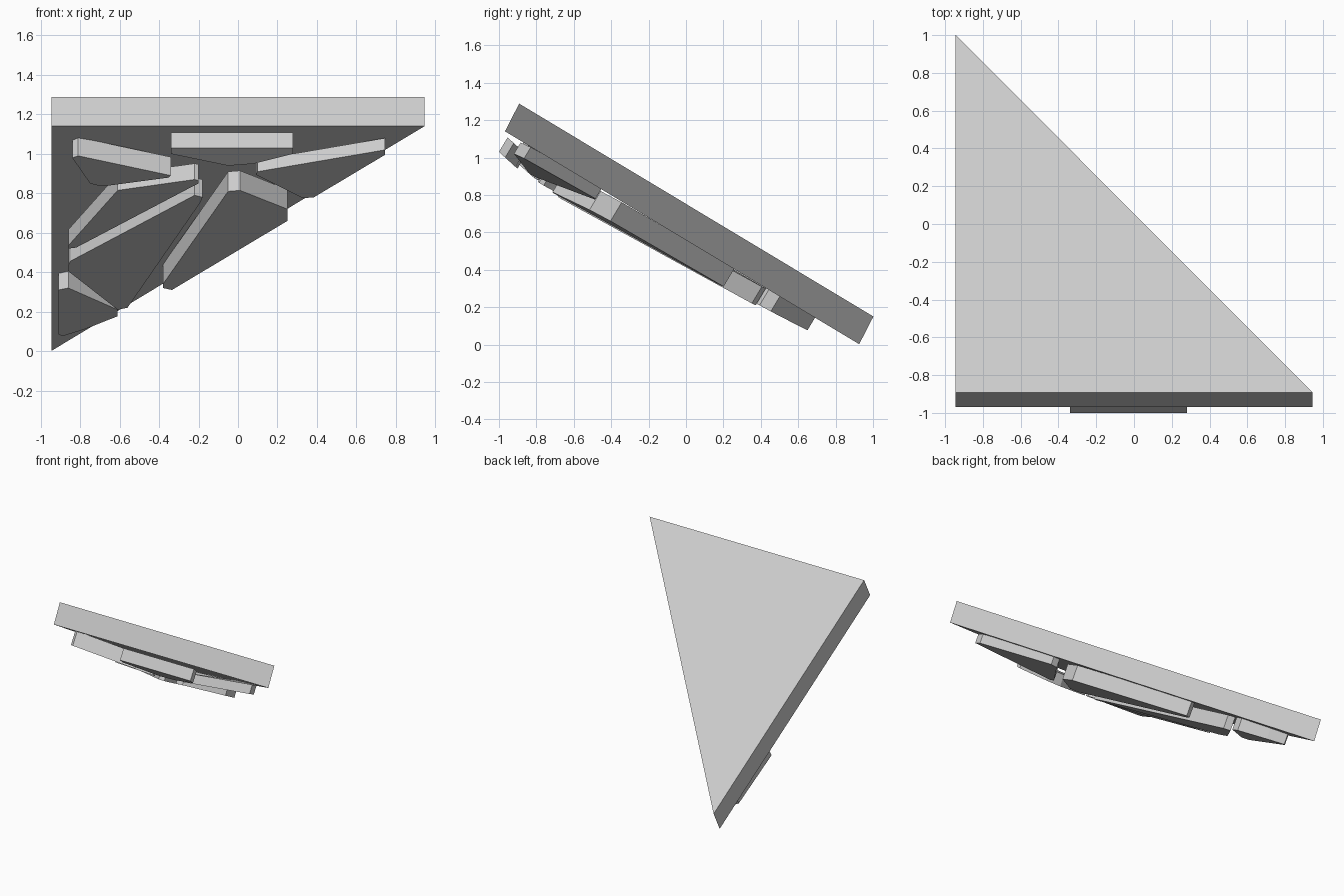
import bpy
import bmesh
from mathutils import Vector

default_cube = bpy.data.objects.get("Cube")
if default_cube:
    bpy.data.objects.remove(default_cube, do_unlink=True)

# Single stone grey
grey = bpy.data.materials.new("plain grey")
grey.use_nodes = True
grey.diffuse_color = (0.6, 0.6, 0.6, 1)
shader = grey.node_tree.nodes["Principled BSDF"]
shader.inputs["Base Color"].default_value = (0.6, 0.6, 0.6, 1)
shader.inputs["Roughness"].default_value = 0.8

# Sloping frame: origin on the front lower edge of the slab
ORIGIN = Vector((0, -0.968, 1.14))
ACROSS = Vector((1, 0, 0))
SLOPE = Vector((0, 0.857, -0.515))
UNDER = Vector((0, -0.515, -0.857))
SLAB_LENGTH = 2.21
SLAB_LIFT = Vector((0, 0.076, 0.148))


def place(across, along, depth):
    """Point in the sloping frame, depth measured below the slab."""
    return ORIGIN + ACROSS * across + SLOPE * along + UNDER * depth


def make_prism(name, lower, lift):
    """Close a lower outline and its copy lifted upwards."""
    bm = bmesh.new()
    bottom = [bm.verts.new(p) for p in lower]
    top = [bm.verts.new(p + lift) for p in lower]
    bm.faces.new(bottom)
    bm.faces.new(top[::-1])
    for i in range(len(bottom)):
        j = (i + 1) % len(bottom)
        bm.faces.new((bottom[i], top[i], top[j], bottom[j]))
    bmesh.ops.recalc_face_normals(bm, faces=bm.faces)
    mesh = bpy.data.meshes.new(name)
    bm.to_mesh(mesh)
    bm.free()
    mesh.materials.append(grey)
    obj = bpy.data.objects.new(name, mesh)
    bpy.context.collection.objects.link(obj)


def make_plate(name, depth, tilt, thickness, outline):
    """Tilted plate from an (x, z) outline; depth is at its middle."""
    count = len(outline)
    depths = [depth] * count
    for _ in range(8):
        flat = [Vector((x, (ORIGIN.z - z + UNDER.z * d) / -SLOPE.z))
                for (x, z), d in zip(outline, depths)]
        centre = sum(flat, Vector((0, 0))) / count
        depths = [depth + (p - centre).dot(Vector(tilt)) for p in flat]
    lower = [place(p.x, p.y, d) for p, d in zip(flat, depths)]
    make_prism(name, lower, -UNDER * thickness)


# Triangular slab
make_prism("triangular_slab",
           [place(-0.945, 0, 0), place(0.945, 0, 0),
            place(-0.945, SLAB_LENGTH, 0)],
           SLAB_LIFT)

# Broken plates fixed under the slab
make_plate("front_plate", .122, (0, .2), .09, [
    (-.34, 1.03), (.28, 1.03), (.28, 1), (.08, .95), (-.05, .94), (-.34, 1)])
make_plate("front_right_plate", .116, (.06, 0), .11, [
    (-.84, .98), (-.81, .99), (-.34, .89), (-.35, .88), (-.65, .84),
    (-.71, .84), (-.75, .85)])
make_plate("middle_right_plate", .13, (.04, 0), .095, [
    (-.22, .87), (-.2, .865), (-.2, .85), (-.23, .835), (-.82, .525),
    (-.86, .52), (-.86, .535), (-.61, .815)])
make_plate("long_right_plate", .127, (.03, -.03), .105, [
    (-.86, .435), (-.85, .456), (-.22, .79), (-.18, .78), (-.19, .755),
    (-.56, .22), (-.61, .21), (-.86, .405)])
make_plate("back_corner_plate", .09, (.02, -.04), .1, [
    (-.91, .31), (-.86, .32), (-.61, .21), (-.61, .177), (-.78, .11),
    (-.89, .076), (-.91, .085)])
make_plate("centre_plate", .126, (-.04, -.05), .117, [
    (-.05, .81), (.01, .815), (.25, .72), (.25, .66), (-.335, .31),
    (-.38, .32), (-.38, .34)])
make_plate("front_left_plate", .088, (-.1, -.11), .07, [
    (.09, .895), (.1, .91), (.745, 1.02), (.745, .995), (.385, .78),
    (.33, .775)])
